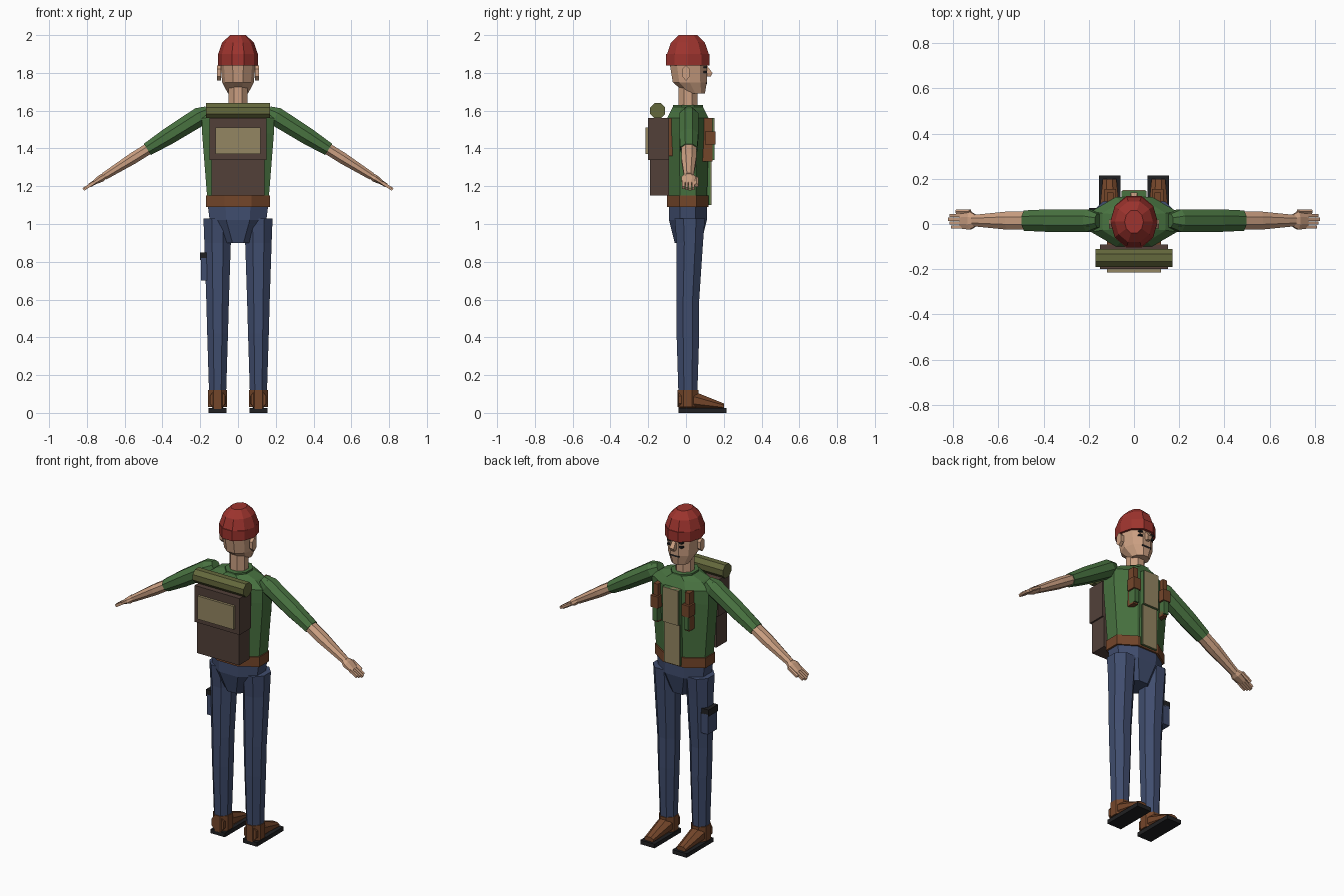
import bpy, bmesh
from math import pi, cos, sin, radians
from mathutils import Matrix

cube = bpy.data.objects.get("Cube")
if cube:
    bpy.data.objects.remove(cube, do_unlink=True)


def material(name, *srgb):
    color = [((c / 255 + 0.055) / 1.055) ** 2.4 for c in srgb] + [1]
    mat = bpy.data.materials.new(name)
    mat.use_nodes = True
    mat.diffuse_color = color
    shader = next(node for node in mat.node_tree.nodes if node.type == "BSDF_PRINCIPLED")
    shader.inputs["Base Color"].default_value = color
    return mat


RED = material("hat red", 158, 52, 46)
SKIN = material("skin", 204, 160, 130)
GREEN = material("shirt green", 72, 114, 64)
BLUE = material("trouser blue", 64, 77, 110)
LEATHER = material("leather brown", 116, 70, 42)
PACK = material("pack brown", 82, 64, 57)
TAN = material("canvas tan", 148, 134, 98)
OLIVE = material("bedroll olive", 100, 104, 60)
BLACK = material("black", 32, 32, 34)


def at(x=0, y=0, z=0):
    return Matrix.Translation((x, y, z))


def span(half):
    return (-half, half)


MIDDLE = at(y=.01)
ALONG_X = Matrix.Rotation(pi / 2, 4, "Y")
ALONG_Y = Matrix.Rotation(-pi / 2, 4, "X")


def finish(name, mat, bm, place):
    bm.transform(place)
    bmesh.ops.recalc_face_normals(bm, faces=bm.faces)
    mesh = bpy.data.meshes.new(name)
    bm.to_mesh(mesh)
    bm.free()
    mesh.materials.append(mat)
    bpy.context.collection.objects.link(bpy.data.objects.new(name, mesh))


def loft(name, mat, rings, sides=8, place=MIDDLE):
    """Skin a stack of rings: height, half width, half depth and optional forward shift."""
    bm = bmesh.new()
    grow = 1 / cos(pi / sides)
    turn = pi / sides if sides % 4 == 0 else 0
    angles = [turn + 2 * pi * i / sides for i in range(sides)]
    loops = []
    for height, width, depth, *shift in rings:
        loops.append([bm.verts.new((grow * width * cos(a), grow * depth * sin(a) + sum(shift), height))
                      for a in angles])
    for lower, upper in zip(loops, loops[1:]):
        for i in range(sides):
            bm.faces.new((lower[i - 1], lower[i], upper[i], upper[i - 1]))
    bm.faces.new(loops[0])
    bm.faces.new(loops[-1])
    finish(name, mat, bm, place)


def prism(name, mat, low, high, width, depth, sides=8, place=MIDDLE):
    loft(name, mat, [(low, width, depth), (high, width, depth)], sides, place)


def block(name, mat, x, y, z, place=at()):
    """Box between the (min, max) pair of each axis."""
    bm = bmesh.new()
    bmesh.ops.create_cube(bm, size=1)
    for vert in bm.verts:
        vert.co = [pair[int(c > 0)] for c, pair in zip(vert.co, (x, y, z))]
    finish(name, mat, bm, place)


# Head, neck and hat
FACE = (.08, .11)
prism("neck", SKIN, 1.6, 1.75, .05, .05)
loft("head", SKIN, [(1.69, .05, .05, .04), (1.75, .08, .09, .01), (1.87, .09, .1)], sides=10)
prism("hat_brim", RED, 1.84, 1.9, .1, .115, sides=10)
loft("hat_crown", RED, [(1.9, .1, .11), (1.96, .08, .09), (2, .04, .05)], sides=10)
loft("nose", SKIN, [(1.78, .01, .02, .1), (1.8, .015, .03, .1), (1.84, .01, .01, .09)], sides=4)
block("mouth", BLACK, span(.03), FACE, (1.74, 1.75))

# Torso, collar, belt and hips
loft("shirt", GREEN, [(1.1, .16, .1), (1.48, .19, .11), (1.56, .19, .11),
                      (1.6, .14, .09), (1.62, .08, .08)])
prism("collar", GREEN, 1.6, 1.63, .07, .08)
prism("belt", LEATHER, 1.09, 1.15, .17, .11)
loft("hips", BLUE, [(1.1, .16, .1), (1.02, .15, .1), (.9, .07, .07)])

# Chest panel in two steps, each with a green rim
for part, low, high, front in (("lower", 1.1, 1.35, .13), ("upper", 1.35, 1.56, .145)):
    block(part + "_panel_rim", GREEN, span(.055), (.1, front), (low, high))
    block(part + "_panel", TAN, span(.05), (.1, front + .005), (low, high))

# Backpack and bedroll
block("pack_body", PACK, span(.14), (-.19, -.09), (1.15, 1.5))
block("pack_flap", PACK, span(.15), (-.2, -.09), (1.34, 1.56))
block("pack_pocket", TAN, span(.12), (-.215, -.19), (1.37, 1.51))
prism("bedroll", OLIVE, -.17, .17, .04, .04, place=at(y=-.15, z=1.6) @ ALONG_X)

# Pocket on the right thigh only
for part, mat, outer, low, high in (("body", BLUE, -.195, .7, .82), ("flap", BLACK, -.2, .81, .85)):
    block("thigh_pocket_" + part, mat, (outer, -.15), (-.02, .07), (low, high))


def build_face(side, flip):
    prism(side + "_ear", SKIN, 0, .02, .035, .02, sides=6, place=flip @ at(.09, 0, 1.8) @ ALONG_X)
    for feature, low in (("eye", 1.8), ("eyebrow", 1.825)):
        block(f"{side}_{feature}", BLACK, (.02, .05), FACE, (low, low + .01), flip)


def build_arm(side, flip):
    shoulder = flip @ at(.2, .015)
    loft(side + "_shoulder", GREEN, [(1.55, .04, .04), (1.61, .025, .025)], place=shoulder)
    # Everything below follows the sloping axis of the arm
    arm = shoulder @ at(z=1.57) @ Matrix.Rotation(radians(122), 4, "Y")
    loft(side + "_sleeve", GREEN, [(-.05, .03, .03), (0, .05, .05), (.2, .045, .05),
                                   (.33, .035, .045)], place=arm)
    loft(side + "_forearm", SKIN, [(.32, .03, .04), (.42, .03, .04), (.6, .02, .025)], place=arm)
    loft(side + "_palm", SKIN, [(.59, .015, .025), (.62, .02, .04), (.67, .01, .035)], place=arm)
    for i in range(4):
        start = .017 * i - .035
        tip = .73 - .008 * abs(i - 2)
        block(f"{side}_finger_{i + 1}", SKIN, span(.008), (start, start + .014), (.66, tip), arm)
    prism(side + "_thumb", SKIN, .62, .69, .01, .01, sides=6, place=arm @ at(y=.04))


def build_straps(side, flip):
    strap = (.09, .12)
    block(side + "_front_strap", LEATHER, strap, (.06, .14), (1.33, 1.56), flip)
    block(side + "_strap_pouch", LEATHER, (.08, .13), (.1, .155), (1.42, 1.49), flip)
    block(side + "_strap_tab", GREEN, strap, (.1, .15), (1.34, 1.42), flip)
    block(side + "_back_strap", LEATHER, strap, (-.11, -.06), (1.36, 1.56), flip)


def build_leg(side, flip):
    leg = flip @ at(.108, .01)
    loft(side + "_leg", BLUE, [(.1, .045, .05), (.42, .055, .06), (.6, .06, .06),
                               (.9, .07, .07, .01), (1.03, .075, .08, .01)], place=leg)
    prism(side + "_shoe_cuff", LEATHER, .03, .12, .05, .055, place=leg)
    # Shoe upper runs heel to toe and rests on the sole
    shoe = ((-.04, .04, .05), (.05, .045, .045), (.2, .03, .015))
    loft(side + "_shoe", LEATHER, [(y, wide, tall, -tall) for y, wide, tall in shoe],
         place=flip @ at(.108, 0, .02) @ ALONG_Y)
    block(side + "_sole", BLACK, (.06, .155), (-.04, .215), (0, .025), flip)


# Mirrored parts
for side, sign in (("left", 1), ("right", -1)):
    mirror = Matrix.Scale(sign, 4, (1, 0, 0))
    for build in (build_face, build_arm, build_straps, build_leg):
        build(side, mirror)
